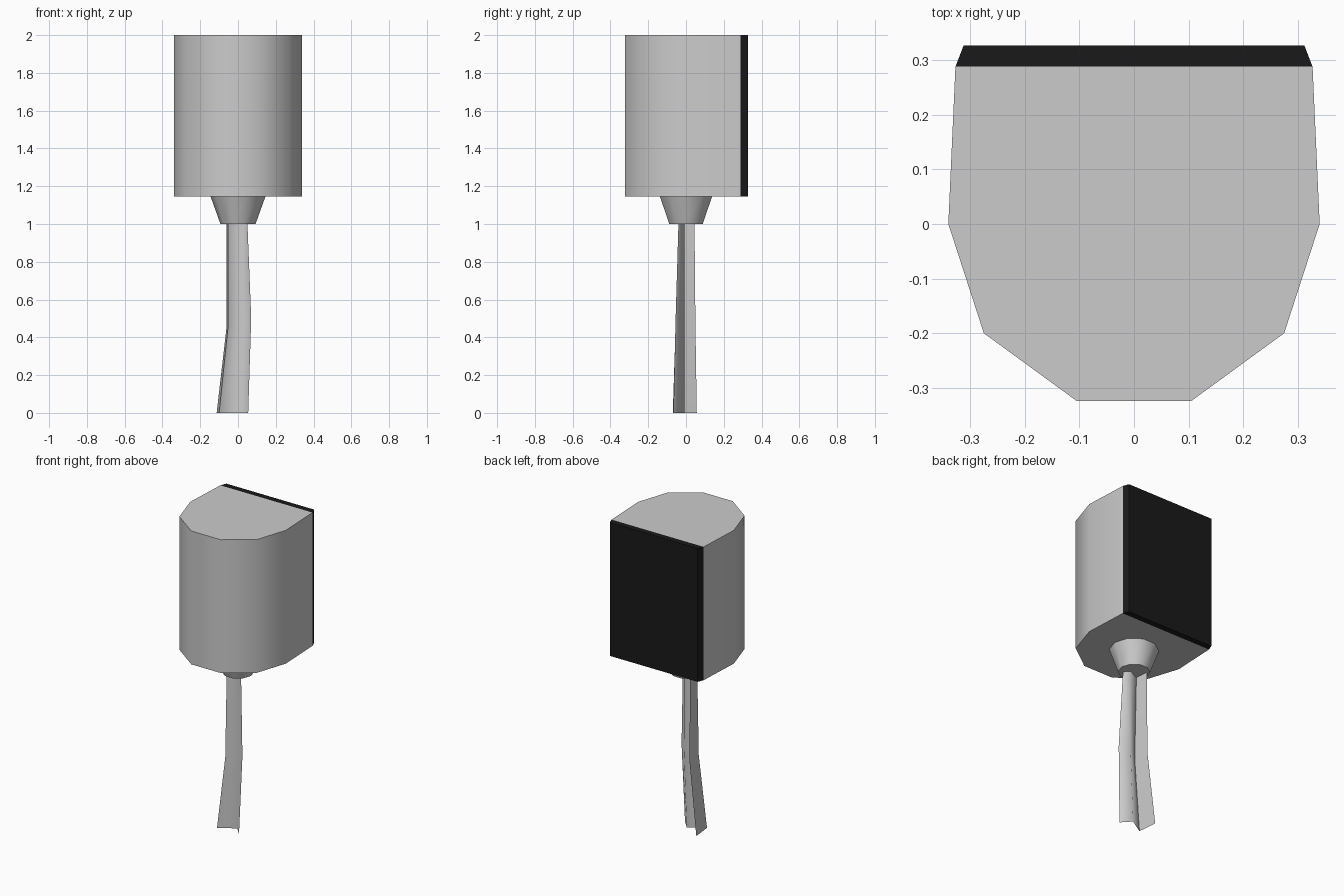
import bpy, bmesh, math

if "Cube" in bpy.data.objects:
    bpy.data.objects.remove(bpy.data.objects["Cube"])


def make_object(name, bm, smooth_angle=None):
    mesh = bpy.data.meshes.new(name)
    bm.to_mesh(mesh)
    bm.free()
    obj = bpy.data.objects.new(name, mesh)
    bpy.context.collection.objects.link(obj)
    if smooth_angle:
        bpy.ops.object.select_all(action='DESELECT')
        obj.select_set(True)
        bpy.context.view_layer.objects.active = obj
        bpy.ops.object.shade_smooth_by_angle(angle=math.radians(smooth_angle))
    return obj


def loft(name, rings, closed=True, caps=True, smooth_angle=None, sharp_column=None):
    """Skin a stack of outlines (counter-clockwise seen from above, bottom to top)."""
    bm = bmesh.new()
    rows = [[bm.verts.new(p) for p in ring] for ring in rings]
    n = len(rows[0])
    for low, high in zip(rows, rows[1:]):
        for i in range(n if closed else n - 1):
            j = (i + 1) % n
            bm.faces.new((low[i], low[j], high[j], high[i]))
        if sharp_column is not None:
            bm.edges.get((low[sharp_column], high[sharp_column])).smooth = False
    if caps:
        bm.faces.new(rows[0][::-1])
        bm.faces.new(rows[-1])
    if sharp_column is not None:
        for f in bm.faces:
            f.smooth = True
    return make_object(name, bm, smooth_angle)


def prism(name, outline, z0, z1, open_side):
    """Capped prism; the side after the last outline point is left open where parts meet."""
    rings = [[(x, y, z) for x, y in outline] for z in (z0, z1)]
    return loft(name, rings, closed=not open_side, smooth_angle=40)


# Housing: rounded front, straight sides, open where the back panel joins
half = [(0.105, -0.324), (0.275, -0.20), (0.34, 0.0), (0.327, 0.288)]
outline = [(-x, y) for x, y in reversed(half)] + half
prism("housing", outline, 1.145, 2.0, True)

# Black back panel with chamfered sides
panel = prism("back_panel", [(0.327, 0.288), (0.312, 0.327), (-0.312, 0.327), (-0.327, 0.288)],
              1.145, 2.0, True)
black = bpy.data.materials.new("black")
black.diffuse_color = (0.01, 0.01, 0.01, 1)
black.use_nodes = True
black.node_tree.nodes["Principled BSDF"].inputs["Base Color"].default_value = black.diffuse_color
panel.data.materials.append(black)


# Tapered neck
def ring(r, z, n=10):
    return [(r * math.cos(math.tau * i / n), r * math.sin(math.tau * i / n), z) for i in range(n)]


loft("neck", [ring(0.093, 1.0), ring(0.145, 1.145)], smooth_angle=40)

# Stem: thin folded strip with a kink halfway, listed from flange tip to flange tip
loft("stem", [
    [(-0.113, 0.057, 0), (-0.10, -0.07, 0), (0.0, -0.008, 0), (0.054, -0.067, 0)],
    [(-0.06, 0.05, 0.46), (-0.052, -0.055, 0.46), (0.02, -0.008, 0.49), (0.07, -0.055, 0.5)],
    [(-0.06, 0.045, 1.0), (-0.052, -0.04, 1.0), (0.02, -0.008, 1.0), (0.05, -0.04, 1.0)],
], closed=False, caps=False, sharp_column=1)
